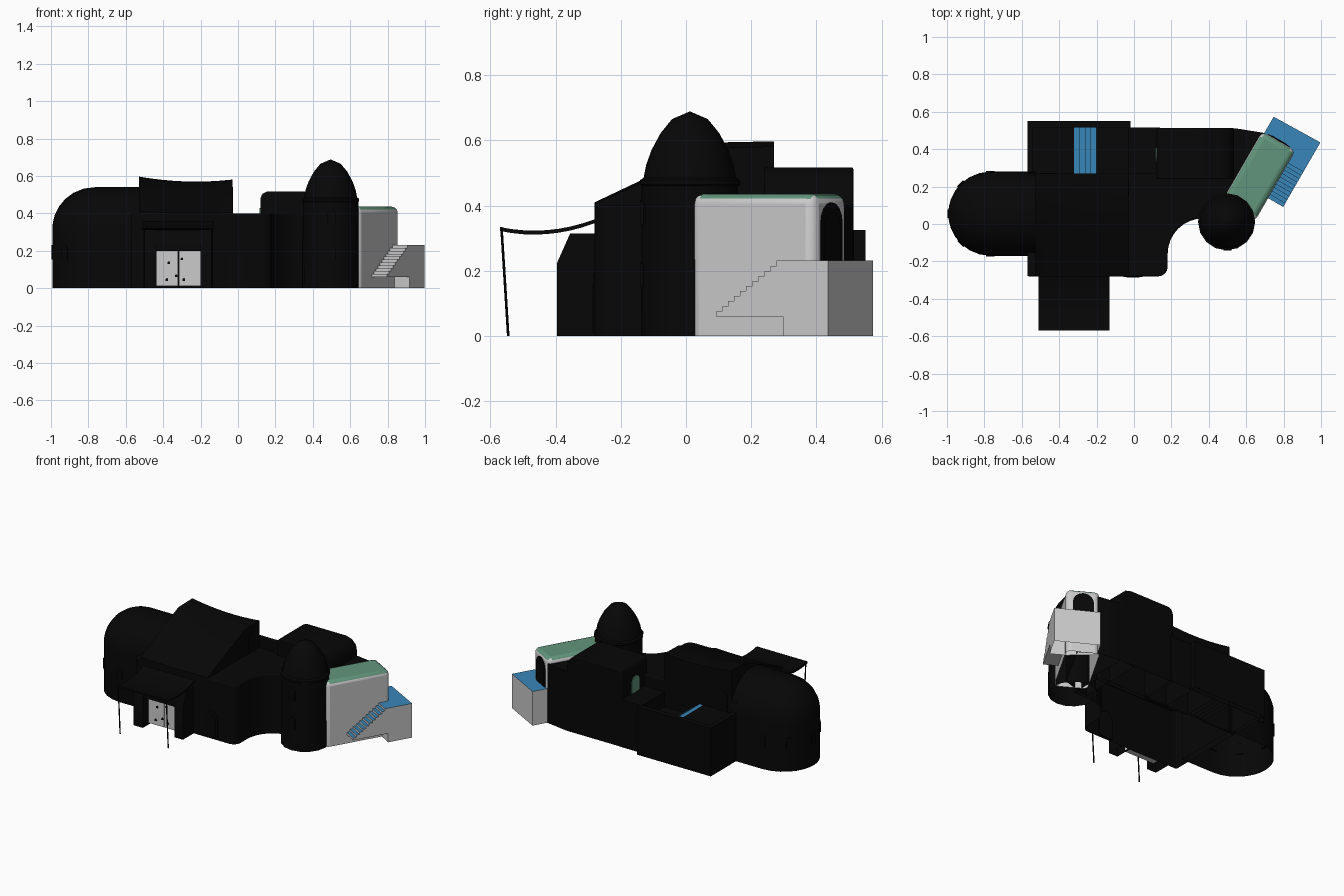
import bpy, bmesh, math
from mathutils import Vector

if "Cube" in bpy.data.objects:
    bpy.data.objects.remove(bpy.data.objects["Cube"])


def mat(name, c):
    m = bpy.data.materials.new(name)
    m.diffuse_color = (*c, 1)
    m.use_nodes = True
    m.node_tree.nodes["Principled BSDF"].inputs["Base Color"].default_value = m.diffuse_color
    return m


DARK = mat("dark_plaster", (0.002, 0.002, 0.002))
BLUE = mat("blue_tread", (0.04, 0.24, 0.48))
GREEN = mat("green_roof", (0.12, 0.3, 0.2))


def finish(name, bm, material=DARK, bevel=0.0, top=None, open_bottom=True, smooth=True):
    bmesh.ops.recalc_face_normals(bm, faces=bm.faces)
    if open_bottom:
        low = [f for f in bm.faces if all(v.co.z < 1e-4 for v in f.verts)]
        bmesh.ops.delete(bm, geom=low, context='FACES')
    me = bpy.data.meshes.new(name)
    if material or top:
        me.materials.append(material)
    if top:
        me.materials.append(top)
        for f in bm.faces:
            if f.normal.z > 0.7:
                f.material_index = 1
    bm.to_mesh(me)
    bm.free()
    ob = bpy.data.objects.new(name, me)
    bpy.context.collection.objects.link(ob)
    if bevel:
        b = ob.modifiers.new("round", 'BEVEL')
        b.width, b.segments, b.limit_method = bevel, 3, 'ANGLE'
        b.angle_limit = math.radians(40)
    if smooth:
        bpy.ops.object.select_all(action='DESELECT')
        ob.select_set(True)
        bpy.context.view_layer.objects.active = ob
        bpy.ops.object.shade_smooth_by_angle(angle=math.radians(35))
    return ob


def loft(name, rings, **kw):
    """Skin equal-length closed rings and cap both ends."""
    bm = bmesh.new()
    rs = [[bm.verts.new(p) for p in r] for r in rings]
    n = len(rs[0])
    for a, b in zip(rs, rs[1:]):
        for i in range(n):
            bm.faces.new((a[i], a[(i + 1) % n], b[(i + 1) % n], b[i]))
    bm.faces.new(rs[0])
    bm.faces.new(rs[-1])
    return finish(name, bm, **kw)


def prism(name, pts, z0, z1, **kw):
    return loft(name, [[(x, y, z) for x, y in pts] for z in (z0, z1)], **kw)


def box(name, x0, x1, y0, y1, z0, z1, **kw):
    return prism(name, [(x0, y0), (x1, y0), (x1, y1), (x0, y1)], z0, z1, **kw)


def side_profile(name, yz, x0, x1, **kw):
    return loft(name, [[(x, y, z) for y, z in yz] for x in (x0, x1)], **kw)


def arch(name, loc, ang, w, h, depth=0.004, **kw):
    """Arched panel; ang is the compass direction it faces, 0 = -y."""
    pts = [(-w / 2, 0), (w / 2, 0)]
    pts += [(w / 2 * math.cos(k * math.pi / 8), h - w / 2 + w / 2 * math.sin(k * math.pi / 8))
            for k in range(9)]
    c, s = math.cos(ang), math.sin(ang)
    rings = [[Vector(loc) + Vector((a * c + d * s, a * s - d * c, z)) for a, z in pts]
             for d in (-0.01, depth)]
    return loft(name, rings, open_bottom=False, **kw)


def tube(name, a, b, r):
    a, b = Vector(a), Vector(b)
    ring = [Vector((r * math.cos(k * math.pi / 4), r * math.sin(k * math.pi / 4), 0)) for k in range(8)]
    loft(name, [[a + p for p in ring], [b + p for p in ring]], open_bottom=False)


# Vaulted hall with a round, half-domed end
R, CX, CY, WALL = 0.225, -0.768, 0.055, 0.315
rings = []
for x, r in [(CX - R * math.sin(math.radians(t)), max(R * math.cos(math.radians(t)), 0.002))
             for t in (90, 80, 70, 57, 44, 30, 15, 0)] + [(-0.525, R)]:
    ring = [(x, CY - r, 0)]
    ring += [(x, CY - r * math.cos(k * math.pi / 14), WALL + r * math.sin(k * math.pi / 14)) for k in range(15)]
    rings.append(ring + [(x, CY + r, 0)])
loft("vaulted_hall", rings)
for k in range(5):
    t = k * math.pi / 4
    arch(f"apse_window_{k}", (CX - R * math.sin(t), CY - R * math.cos(t), 0.155), -t, 0.045, 0.075)

# Main body: rounded front corner, concave wall sweeping to the tower
plan = [(-0.57, -0.28), (0.13, -0.28)]
plan += [(0.13 + 0.05 * math.sin(a), -0.23 - 0.05 * math.cos(a)) for a in (0.4, 0.8, 1.2, 1.57)]
plan += [(0.37 - 0.19 * math.cos(k * math.pi / 16), -0.16 + 0.19 * math.sin(k * math.pi / 16)) for k in range(9)]
plan += [(0.5, 0.03), (0.5, 0.27), (-0.57, 0.27)]
prism("main_body", plan, 0, 0.4, bevel=0.008)
arch("front_door_frame", (-0.005, -0.28, 0.01), 0, 0.1, 0.18)
arch("front_door", (-0.005, -0.28, 0.01), 0, 0.07, 0.15, 0.007)

# Sloping, slightly sagging roof
rings = []
for k in range(9):
    t = k / 8
    sag = 0.045 * t * (1 - t) * 1.6 + 0.016 * t
    rings.append([(-0.53 + 0.5 * t, y, z - sag * f) for y, z, f in
                  ((-0.28, 0.39, 0), (-0.28, 0.41, 0.3), (-0.08, 0.505, 0.7), (0.12, 0.594, 1),
                   (0.27, 0.597, 1), (0.27, 0.39, 0))])
loft("sloping_roof", rings)
arch("roof_doorway", (-0.03, 0.2, 0.4), math.pi / 2, 0.09, 0.14)

# Porch: two buttresses, lintel and double gate
prof = [(-0.28, 0), (-0.395, 0), (-0.395, 0.225), (-0.355, 0.315), (-0.28, 0.315)]
for i, (a, b) in enumerate([(-0.505, -0.435), (-0.2, -0.135)]):
    side_profile(f"porch_buttress_{i}", prof, a, b)
side_profile("porch_lintel", [(-0.28, 0.2), (-0.385, 0.2), (-0.385, 0.23), (-0.35, 0.31), (-0.28, 0.31)],
             -0.44, -0.195, open_bottom=False)
for i, (a, b) in enumerate([(-0.436, -0.32), (-0.316, -0.2)]):
    box(f"gate_leaf_{i}", a, b, -0.335, -0.283, 0.012, 0.202, material=None, open_bottom=False)
for i, (x, z) in enumerate([(-0.3, 0.15), (-0.37, 0.13), (-0.33, 0.06), (-0.29, 0.04), (-0.38, 0.04)]):
    arch(f"gate_stud_{i}", (x, -0.335, z), 0, 0.014, 0.014)

# Cloth awning on two leaning poles
rings = []
for k in range(9):
    t = k / 8
    y, z = -0.57 + 0.29 * t, 0.322 + 0.024 * t - 0.085 * t * (1 - t)
    rings.append([(-0.51, y, z), (-0.13, y, z), (-0.13, y, z + 0.012), (-0.51, y, z + 0.012)])
loft("awning", rings, open_bottom=False)
for i, x in enumerate((-0.5, -0.14)):
    tube(f"awning_pole_{i}", (x, -0.545, 0), (x, -0.566, 0.335), 0.004)

# Domed tower, turned from a profile
prof = [(0.15, 0), (0.148, 0.46), (0.153, 0.465), (0.153, 0.478), (0.142, 0.485), (0.134, 0.525),
        (0.118, 0.57), (0.09, 0.622), (0.055, 0.665), (0.002, 0.688)]
loft("domed_tower", [[(0.495 + r * math.cos(k * math.pi / 8), 0.012 + r * math.sin(k * math.pi / 8), z)
                      for k in range(16)] for r, z in prof])
for i, z in enumerate((0.15, 0.34)):
    arch(f"tower_window_{i}", (0.5, -0.137, z), 0, 0.045, 0.075)

# Rear wing with rounded-off ends, low link to the courtyard, and infill behind the tower
prof = [(0.12, 0), (0.12, 0.48), (0.13, 0.505), (0.155, 0.517), (0.45, 0.517), (0.495, 0.505),
        (0.525, 0.475), (0.535, 0.43), (0.535, 0)]
loft("rear_wing", [[(x, y, z) for x, z in prof] for y in (0.24, 0.513)], bevel=0.006)
arch("rear_wing_door", (0.12, 0.37, 0.3), -math.pi / 2, 0.08, 0.13, material=GREEN)
box("rear_link", -0.03, 0.14, 0.26, 0.515, 0, 0.32)
prism("rear_infill", [(0.42, 0.05), (0.62, 0.1), (0.8, 0.42), (0.69, 0.488), (0.54, 0.512), (0.42, 0.5)], 0, 0.4)

# Walled rear courtyard with a raised terrace and steps down
box("court_back_wall", -0.57, -0.02, 0.515, 0.55, 0, 0.325)
box("court_side_wall", -0.57, -0.54, 0.26, 0.52, 0, 0.325)
box("court_terrace", -0.545, -0.32, 0.26, 0.52, 0, 0.31)
for i in range(4):
    box(f"court_step_{i}", -0.32 + 0.03 * i, -0.29 + 0.03 * i, 0.27, 0.516, 0, 0.308 - 0.022 * i, top=BLUE)
box("court_floor", -0.2, -0.025, 0.26, 0.52, 0, 0.22)
arch("court_door", (-0.46, 0.27, 0.305), math.pi, 0.08, 0.14)


# Angled wing: u runs along it, v across it, turned 30 degrees
def P(u, v):
    return (0.5 * u + 0.866 * v, 0.866 * u - 0.5 * v)


def uv(u0, u1, v0, v1):
    return [P(u0, v0), P(u0, v1), P(u1, v1), P(u1, v0)]


prism("angled_wing", uv(0.335, 0.772, 0.346, 0.552), 0, 0.436, material=None, top=GREEN, bevel=0.03)
arch("wing_end_door_frame", (*P(0.772, 0.448), 0.23), math.radians(150), 0.13, 0.18)
arch("wing_end_door", (*P(0.772, 0.448), 0.23), math.radians(150), 0.095, 0.15, 0.007)

# Outside landing and the stair hanging off it
prism("stair_landing", [P(0.715, 0.54), P(0.715, 0.645), P(0.876, 0.645), P(0.87, 0.36), P(0.75, 0.36)], 0, 0.231,
      material=None, top=BLUE)
n, u0, u1, zb = 11, 0.478, 0.715, 0.06
pts = [(u1, zb), (u0, zb)]
for k in range(n):
    z = zb + (k + 1) * (0.231 - zb) / n
    pts += [(u0 + (u1 - u0) * k / n, z), (u0 + (u1 - u0) * (k + 1) / n, z)]
loft("outside_stair", [[(*P(u, v), z) for u, z in pts] for v in (0.545, 0.645)],
     material=None, top=BLUE, open_bottom=False, smooth=False)
